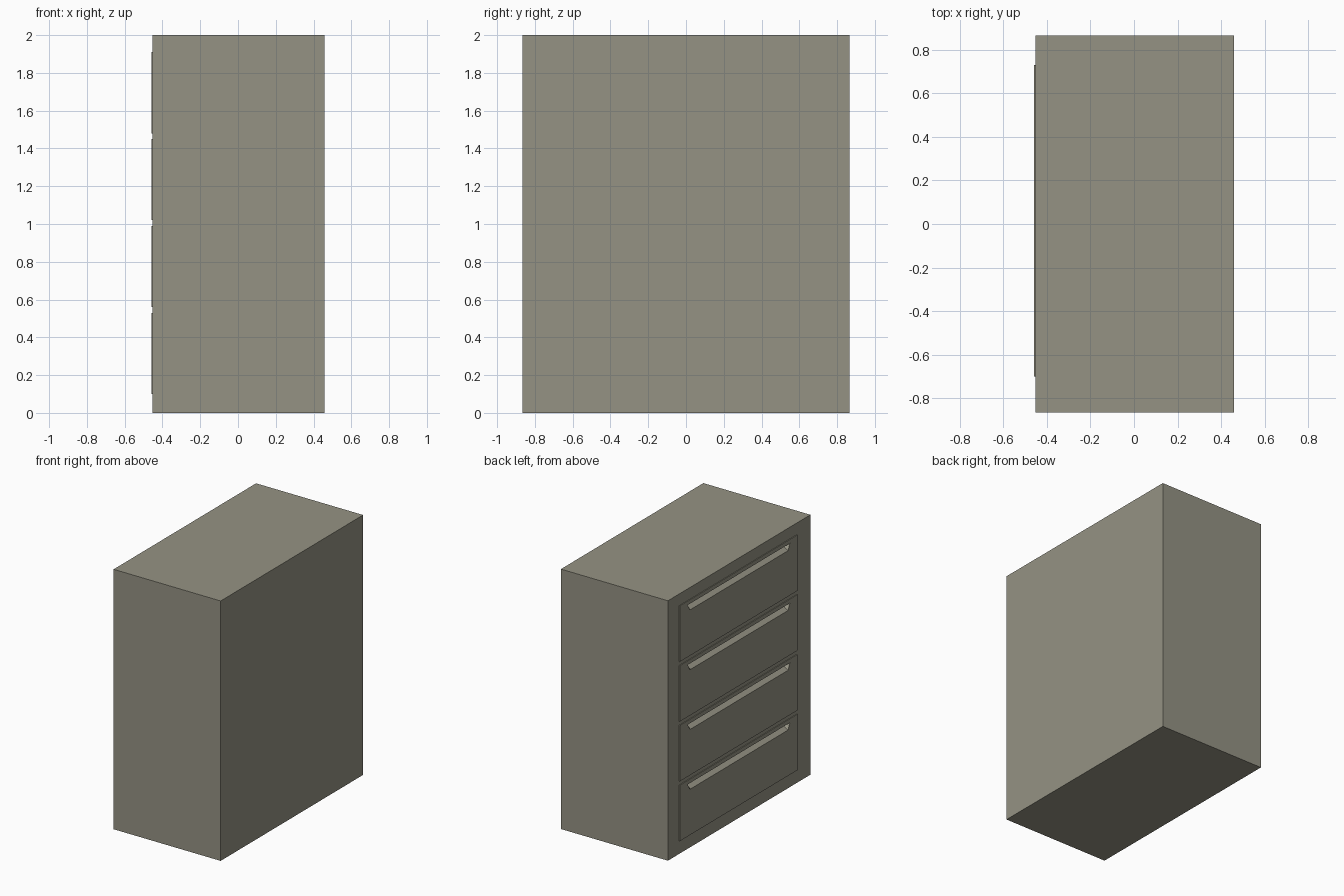
import bpy, bmesh

if "Cube" in bpy.data.objects:
    bpy.data.objects.remove(bpy.data.objects["Cube"])

XF, XB = -0.4525, 0.4585    # cabinet body, drawer side and plain side
XD = -0.4585                # face of the drawer fronts
Y0, Y1 = -0.70, 0.73        # drawer width
DRAWERS = [0.10 + i * 0.46 for i in range(4)]
DRAWER_H = 0.43

# Olive grey paint
paint = bpy.data.materials.new("olive_grey_paint")
paint.diffuse_color = (0.30, 0.29, 0.23, 1)
paint.use_nodes = True
paint.node_tree.nodes["Principled BSDF"].inputs["Base Color"].default_value = paint.diffuse_color


def make(name, bm):
    bmesh.ops.recalc_face_normals(bm, faces=bm.faces)
    me = bpy.data.meshes.new(name)
    bm.to_mesh(me)
    bm.free()
    me.materials.append(paint)
    ob = bpy.data.objects.new(name, me)
    bpy.context.collection.objects.link(ob)
    return ob


def box(name, lo, hi):
    bm = bmesh.new()
    bmesh.ops.create_cube(bm, size=1)
    for v in bm.verts:
        v.co = [lo[k] if v.co[k] < 0 else hi[k] for k in range(3)]
    return make(name, bm)


def add_prism(bm, ring_a, ring_b):
    a = [bm.verts.new(p) for p in ring_a]
    b = [bm.verts.new(p) for p in ring_b]
    bm.faces.new(a)
    bm.faces.new(b[::-1])
    for i in range(len(a)):
        j = (i + 1) % len(a)
        bm.faces.new((a[i], b[i], b[j], a[j]))


# Finger pull cutters: tapered slots whose floor rises inward
def pull_cutter(z):
    top, bottom = z + 0.40, z + 0.352
    ring = lambda x, low: [(x, Y0 + 0.115, low), (x, Y1 - 0.13, low),
                           (x, Y1 - 0.095, top), (x, Y0 + 0.085, top)]
    bm = bmesh.new()
    add_prism(bm, ring(XD - 0.02, bottom - 0.013), ring(XD + 0.055, top - 0.012))
    ob = make("pull_cutter", bm)
    ob.hide_render = True
    ob.hide_set(True)
    return ob


def cut(ob, cutter):
    m = ob.modifiers.new("pull", 'BOOLEAN')
    m.operation = 'DIFFERENCE'
    m.solver = 'EXACT'
    m.object = cutter


# Cabinet body
body = box("cabinet_body", (XF, -0.866, 0), (XB, 0.866, 2))

# Drawer fronts, each with a recessed pull that continues into the body
for i, z in enumerate(DRAWERS):
    front = box(f"drawer_front_{i + 1}", (XD, Y0, z), (XF + 0.003, Y1, z + DRAWER_H))
    cutter = pull_cutter(z)
    cut(front, cutter)
    cut(body, cutter)
